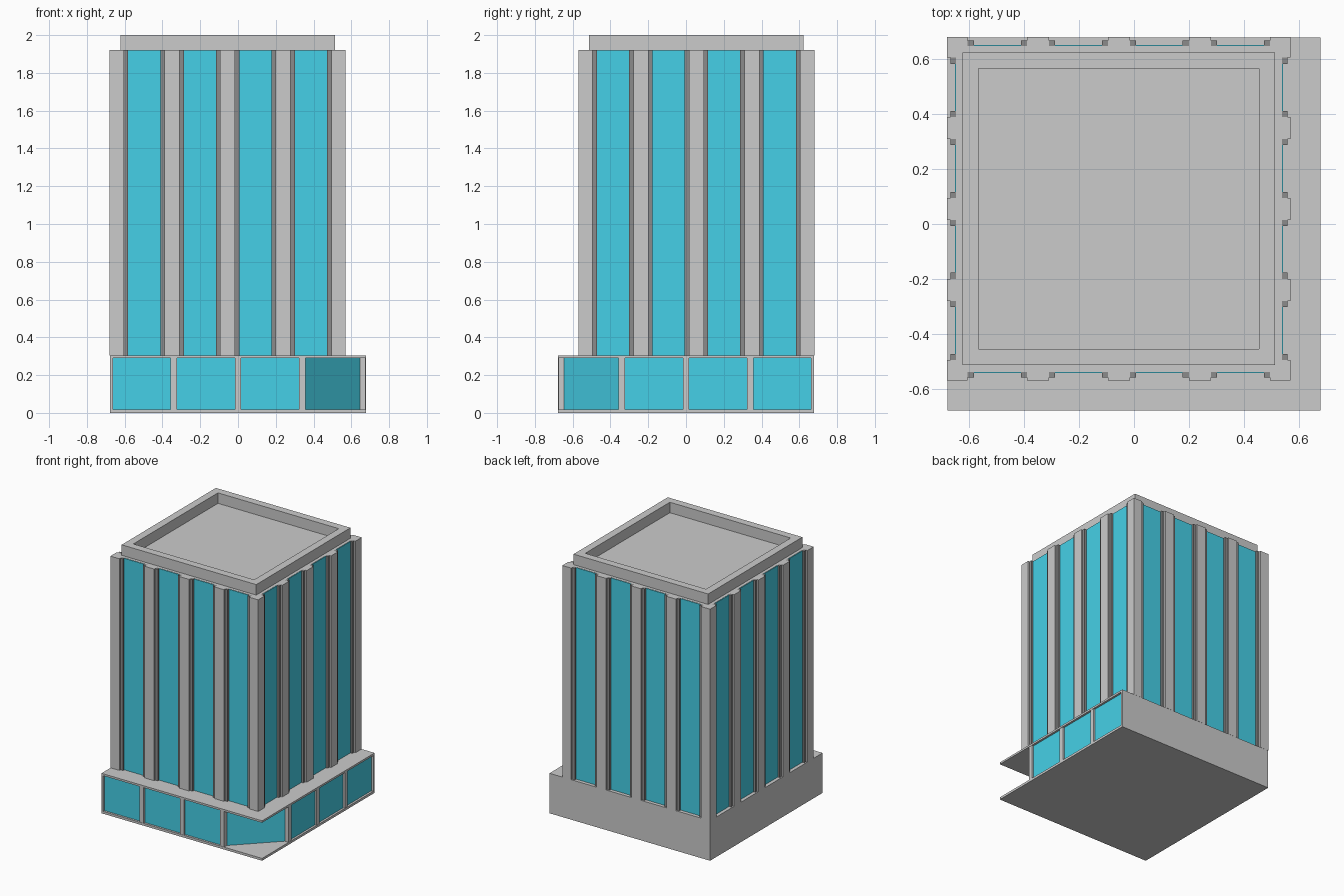
import bpy, bmesh
from mathutils import Matrix, Vector

if "Cube" in bpy.data.objects:
    bpy.data.objects.remove(bpy.data.objects["Cube"])


def material(name, rgb):
    m = bpy.data.materials.new(name)
    m.diffuse_color = (*rgb, 1)
    m.use_nodes = True
    m.node_tree.nodes["Principled BSDF"].inputs["Base Color"].default_value = m.diffuse_color
    return m


GLASS = material("blue_glass", (0.06, 0.63, 0.80))
DARK = material("dark_trim", (0.26, 0.26, 0.26))


def finish(name, bm, mat=None):
    bmesh.ops.recalc_face_normals(bm, faces=bm.faces)
    me = bpy.data.meshes.new(name)
    bm.to_mesh(me)
    bm.free()
    ob = bpy.data.objects.new(name, me)
    bpy.context.collection.objects.link(ob)
    if mat:
        me.materials.append(mat)
    return ob


def add_box(bm, x0, x1, y0, y1, z0, z1, rot=Matrix()):
    size = Matrix.Diagonal((x1 - x0, y1 - y0, z1 - z0, 1))
    mid = Matrix.Translation(((x0 + x1) / 2, (y0 + y1) / 2, (z0 + z1) / 2))
    bmesh.ops.create_cube(bm, size=1, matrix=rot @ mid @ size)


def boxes(name, items, mat=None):
    bm = bmesh.new()
    for b in items:
        add_box(bm, *b)
    return finish(name, bm, mat)


def prism(name, pts, z0, z1, mat=None):
    bm = bmesh.new()
    face = bm.faces.new([bm.verts.new((x, y, z0)) for x, y in pts])
    top = bmesh.ops.extrude_face_region(bm, geom=[face])["geom"]
    bmesh.ops.translate(bm, vec=Vector((0, 0, z1 - z0)),
                        verts=[v for v in top if isinstance(v, bmesh.types.BMVert)])
    return finish(name, bm, mat)


P = 0.678            # podium half width
Z1, Z2 = 0.305, 1.92  # podium roof, tower roof
C = 0.055            # tower centre is (-C, C)

# Podium: slabs, solid left and back walls
boxes("podium_floor", [(-P, P, -P, P, 0, 0.018)])
boxes("podium_roof", [(-P, P, -P, P, 0.29, Z1)])
boxes("podium_walls", [(-P, -0.663, -P, P, 0.018, 0.29),
                       (-0.663, P, 0.663, P, 0.018, 0.29)])

# Podium glazing with the diagonal entrance at the front right corner
G = 0.662
prism("podium_glass", [(-G, -G), (0.34, -G), (G, -0.34), (G, G), (-G, G)],
      0.018, 0.29, GLASS)

# Podium mullions on the front and right sides
w, d = 0.017, 0.645
mullions = []
for u in (-0.34, 0, 0.34):
    mullions.append((u - w, u + w, -P + 0.002, -d, 0.018, 0.29))
    mullions.append((d, P - 0.002, u - w, u + w, 0.018, 0.29))
boxes("podium_mullions", mullions)

# Tower core
core = 0.592
boxes("tower_core", [(-C - core, -C + core, C - core, C + core, Z1, Z2)])

# Tower facade: piers, dark trims and glass strips, repeated on four sides
H, pitch, half, trim = 0.624, 0.294, 0.04, 0.022
piers, trims, panes = bmesh.new(), bmesh.new(), bmesh.new()
for side in range(4):
    rot = Matrix.Translation((-C, C, 0)) @ Matrix.Rotation(side * 1.5707963268, 4, 'Z')
    for i in (-1, 0, 1):
        u = i * pitch
        add_box(piers, u - half, u + half, -H, -core, Z1, Z2, rot)
    # square corner pier
    add_box(piers, -H, -0.549, -H, -0.549, Z1, Z2, rot)
    for i in range(4):
        mid = (i - 1.5) * pitch
        a, b = mid - pitch / 2 + half, mid + pitch / 2 - half
        if i == 0:
            a = -0.549
        if i == 3:
            b = 0.549
        add_box(trims, a, a + trim, -0.612, -core, Z1, Z2, rot)
        add_box(trims, b - trim, b, -0.612, -core, Z1, Z2, rot)
        add_box(panes, a + trim, b - trim, -0.596, -core, Z1, Z2 - 0.002, rot)
finish("tower_piers", piers)
finish("tower_trims", trims, DARK)
finish("tower_glass", panes, GLASS)

# Roof parapet ring
ring, o, n = bmesh.new(), 0.568, 0.51
rot = Matrix.Translation((-C, C, 0))
for s in (-1, 1):
    x0, x1 = sorted((s * n, s * o))
    add_box(ring, x0, x1, -o, o, Z2, 2.0, rot)
    add_box(ring, -n, n, x0, x1, Z2, 2.0, rot)
finish("roof_parapet", ring)
